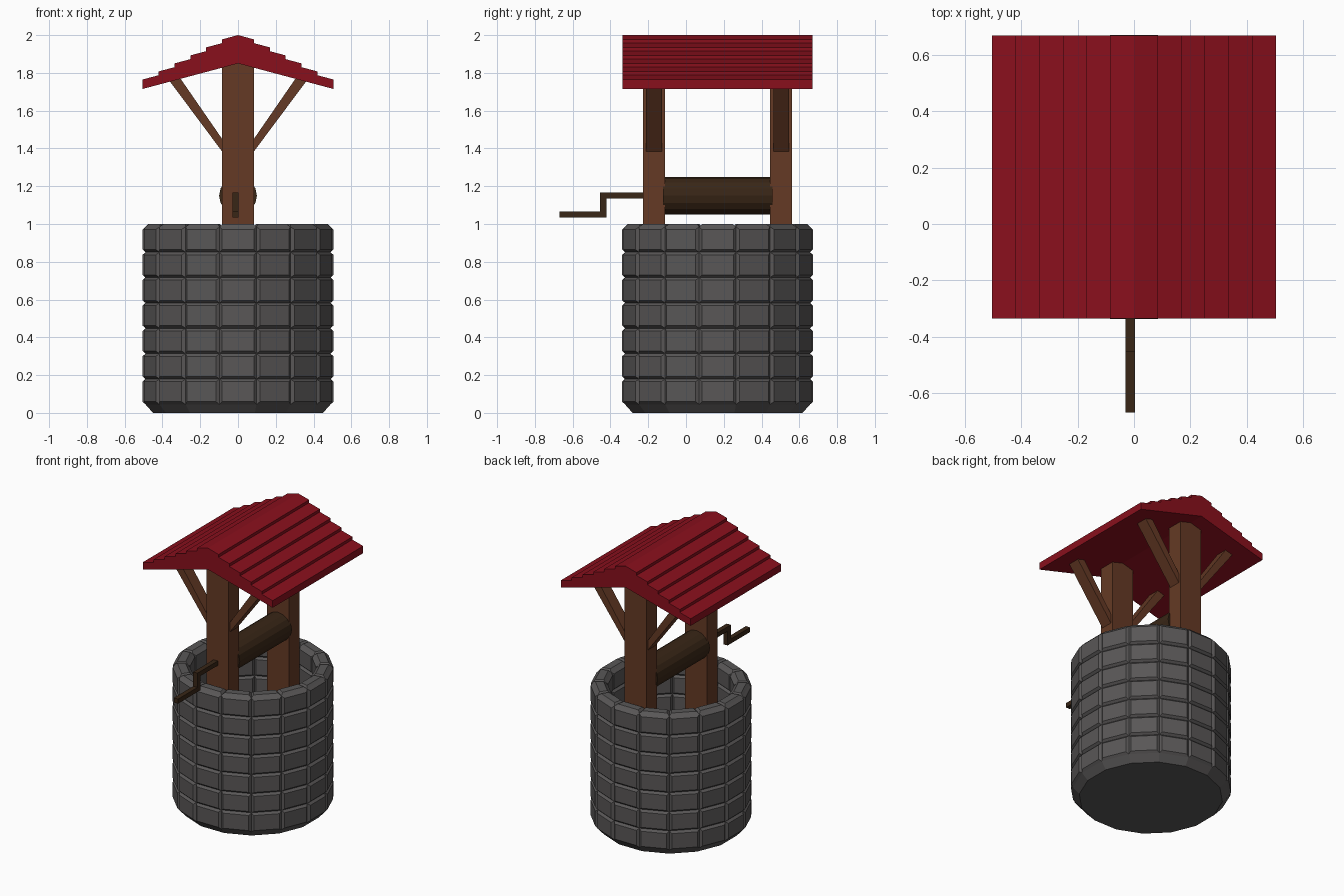
import bpy, bmesh
from math import sin, cos, pi, radians
from mathutils import Matrix

if "Cube" in bpy.data.objects:
    bpy.data.objects.remove(bpy.data.objects["Cube"])

CY = 0.167      # centre of the well along y
SIDES = 16


def material(name, rgb):
    m = bpy.data.materials.new(name)
    m.diffuse_color = (*rgb, 1)
    m.use_nodes = True
    m.node_tree.nodes["Principled BSDF"].inputs["Base Color"].default_value = m.diffuse_color
    return m


STONE = material("stone", (0.10, 0.095, 0.095))
WOOD = material("wood", (0.13, 0.042, 0.018))
DARK = material("dark_wood", (0.04, 0.019, 0.008))
RED = material("red_planks", (0.25, 0.005, 0.012))


def finish(name, bm, mat):
    bmesh.ops.recalc_face_normals(bm, faces=bm.faces[:])
    me = bpy.data.meshes.new(name)
    bm.to_mesh(me)
    bm.free()
    me.materials.append(mat)
    ob = bpy.data.objects.new(name, me)
    bpy.context.collection.objects.link(ob)
    return ob


def prism(name, pts, axis, lo, hi, mat):
    """Extrude a profile: (x, z) points along y, or (y, z) points along x."""
    bm = bmesh.new()
    place = (lambda a, b, d: (a, d, b)) if axis == 'Y' else (lambda a, b, d: (d, a, b))
    n = len(pts)
    near = [bm.verts.new(place(a, b, lo)) for a, b in pts]
    far = [bm.verts.new(place(a, b, hi)) for a, b in pts]
    bm.faces.new(near)
    bm.faces.new(far[::-1])
    for i in range(n):
        j = (i + 1) % n
        bm.faces.new((near[i], near[j], far[j], far[i]))
    return finish(name, bm, mat)


# Stone wall: ring of rows, every face raised into a chamfered block
def stone_wall():
    rows = [0.045 + 0.1343 * i for i in range(8)]
    outer, inner = 0.49, 0.41
    section = [(0.45, 0.0)] + [(outer, z) for z in rows] + [(inner, z) for z in rows[::-1]]
    bm = bmesh.new()
    k = 1 / cos(pi / SIDES)
    loops = []
    for r, z in section:
        loops.append([bm.verts.new((r * k * sin((i + .5) * 2 * pi / SIDES),
                                    CY + r * k * cos((i + .5) * 2 * pi / SIDES), z))
                      for i in range(SIDES)])
    blocks = []
    for s in range(len(loops) - 1):
        for i in range(SIDES):
            j = (i + 1) % SIDES
            f = bm.faces.new((loops[s][i], loops[s][j], loops[s + 1][j], loops[s + 1][i]))
            if s > 0:
                blocks.append(f)
    bm.faces.new(loops[0])      # underside
    bm.faces.new(loops[-1])     # floor inside the well
    bmesh.ops.recalc_face_normals(bm, faces=bm.faces[:])
    bmesh.ops.inset_individual(bm, faces=blocks, thickness=0.014, depth=0.015,
                               use_even_offset=True)
    finish("stone_wall", bm, STONE)


stone_wall()

# Roof: stepped planks on top, plain gable underneath
W, N = 0.505, 6
step = W / N
right = []
z = 2.0
for i in range(N):
    right += [(i * step, z), ((i + 1) * step, z - 0.0225)]
    z -= 0.0225 + 0.02
top = [(-x, h) for x, h in right[:0:-1]] + right
prism("roof", top + [(W, 1.715), (0, 1.85), (-W, 1.715)], 'Y', CY - 0.503, CY + 0.503, RED)

# Posts and their roof braces, front and back
for end, s in (("front", -1), ("back", 1)):
    y = CY + s * 0.337
    prism(end + "_post", [(-0.085, 0.045), (0.085, 0.045), (0.085, 1.84), (0, 1.863),
                          (-0.085, 1.84)], 'Y', y - 0.058, y + 0.058, WOOD)
    for side, m in (("left", -1), ("right", 1)):
        prism(f"{end}_{side}_brace",
              [(m * a, b) for a, b in ((0.07, 1.365), (0.372, 1.77), (0.315, 1.785), (0.07, 1.43))],
              'Y', y - 0.042, y + 0.042, WOOD)

# Rope roller between the posts
bm = bmesh.new()
bmesh.ops.create_cone(bm, cap_ends=True, segments=16, radius1=0.1, radius2=0.1, depth=0.58,
                      matrix=Matrix.Translation((0, CY, 1.15)) @ Matrix.Rotation(radians(90), 4, 'X'))
finish("roller", bm, DARK)

# Crank handle: bent square bar
prism("crank", [(-0.2, 1.166), (-0.455, 1.166), (-0.455, 1.066), (-0.67, 1.066), (-0.67, 1.034),
                (-0.42, 1.034), (-0.42, 1.134), (-0.2, 1.134)], 'X', -0.03, 0.003, DARK)
